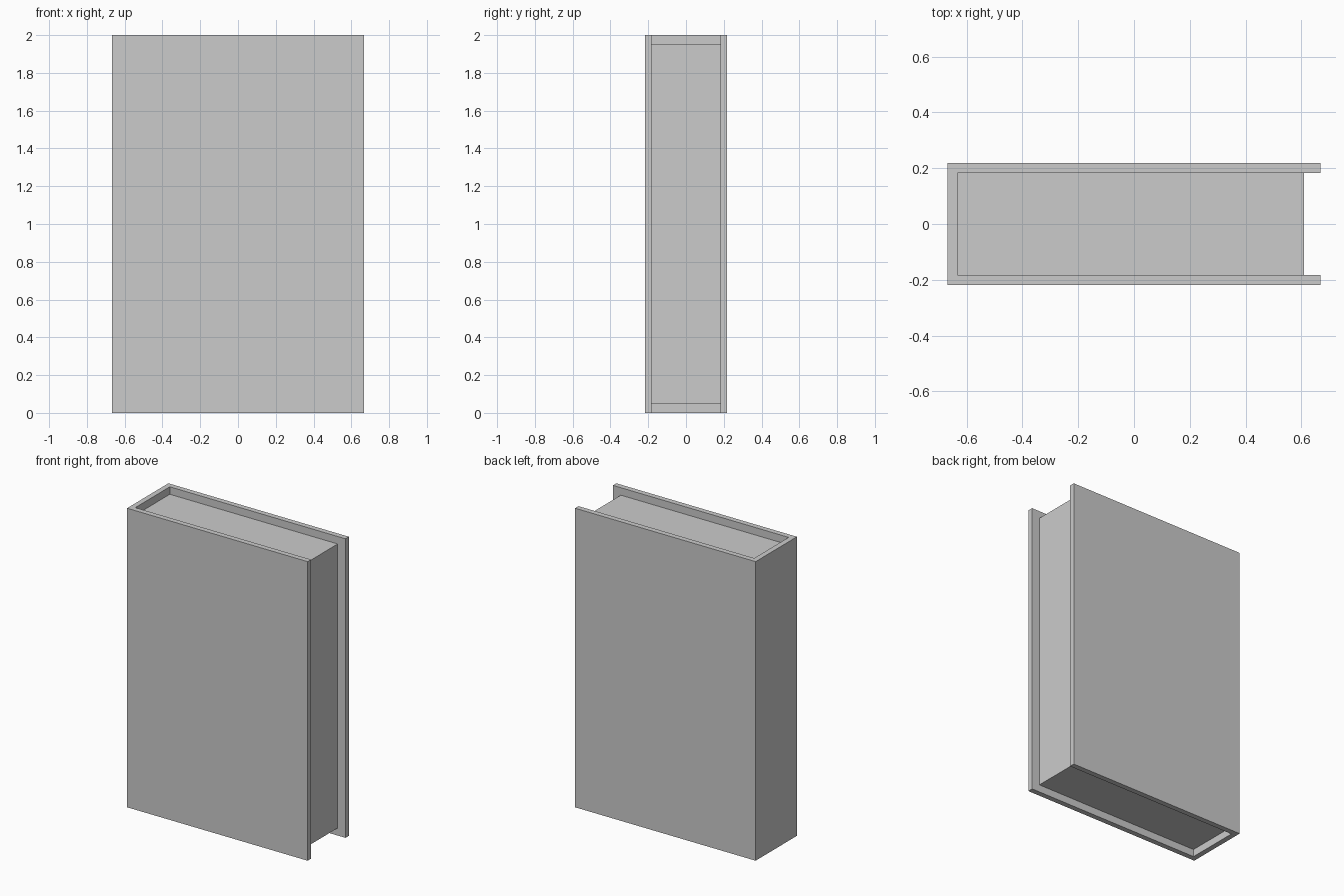
import bpy, bmesh

if "Cube" in bpy.data.objects:
    bpy.data.objects.remove(bpy.data.objects["Cube"])

W, D, H = 0.668, 0.218, 2.0   # half width, half depth, height
T = 0.036                     # cover board thickness
PAGE_X, PAGE_GAP = 0.61, 0.05 # page fore edge, inset at top and bottom


def extrude_profile(name, points, z0, z1):
    bm = bmesh.new()
    face = bm.faces.new([bm.verts.new((x, y, z0)) for x, y in points])
    geo = bmesh.ops.extrude_face_region(bm, geom=[face])["geom"]
    top = [v for v in geo if isinstance(v, bmesh.types.BMVert)]
    bmesh.ops.translate(bm, verts=top, vec=(0, 0, z1 - z0))
    bmesh.ops.recalc_face_normals(bm, faces=bm.faces)
    mesh = bpy.data.meshes.new(name)
    bm.to_mesh(mesh)
    bm.free()
    obj = bpy.data.objects.new(name, mesh)
    bpy.context.collection.objects.link(obj)
    return obj


# Cover: spine and two boards as one U-shaped profile
half = [(W, D - T), (W, D), (-W, D)]
inner = (-W + T, D - T)
mirrored = [(x, -y) for x, y in reversed(half)]
extrude_profile("book_cover", [inner] + half + mirrored + [(inner[0], -inner[1])], 0, H)

# Page block, set in from the top, bottom and fore edge
pages = [(-W + T, T - D), (PAGE_X, T - D), (PAGE_X, D - T), (-W + T, D - T)]
extrude_profile("page_block", pages, PAGE_GAP, H - PAGE_GAP)
